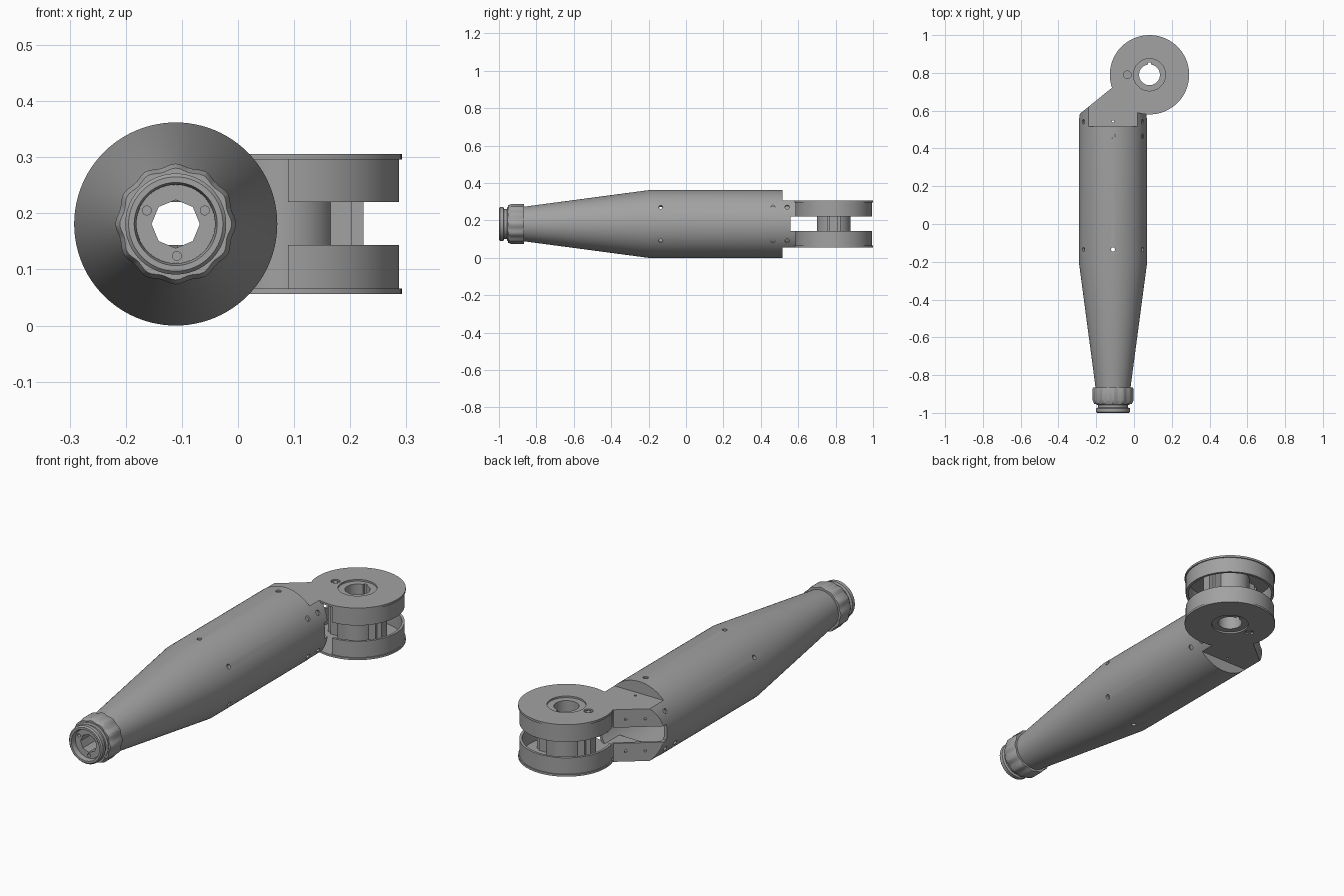
import bpy, bmesh, math
from mathutils import Vector

if "Cube" in bpy.data.objects:
    bpy.data.objects.remove(bpy.data.objects["Cube"])

CX, CZ, R = -0.111, 0.181, 0.181        # tube axis (along y) and radius
DX, DY, DR = 0.082, 0.79, 0.21          # joint disc centre and radius
Z0, Z1 = 0.056, 0.306                   # bottom and top of the joint
PL = 0.010                              # plate thickness

grey = bpy.data.materials.new("machined_grey")
grey.diffuse_color = (0.36, 0.36, 0.36, 1)
grey.use_nodes = True
grey.node_tree.nodes["Principled BSDF"].inputs["Base Color"].default_value = grey.diffuse_color


def finish(name, bm):
    bmesh.ops.recalc_face_normals(bm, faces=bm.faces)
    me = bpy.data.meshes.new(name)
    bm.to_mesh(me)
    bm.free()
    ob = bpy.data.objects.new(name, me)
    bpy.context.collection.objects.link(ob)
    me.materials.append(grey)
    return ob


def lathe(name, profile, segs=96, wave=None):
    """Closed (r, y) profile turned about the tube axis; wave scales r by angle."""
    bm = bmesh.new()
    rings = []
    for i in range(segs):
        a = 2 * math.pi * i / segs
        k = wave(a) if wave else 0
        rings.append([bm.verts.new((CX + (r + k * (r > 0.095)) * math.cos(a), y,
                                    CZ + (r + k * (r > 0.095)) * math.sin(a))) for r, y in profile])
    n = len(profile)
    for i in range(segs):
        A, B = rings[i], rings[(i + 1) % segs]
        for j in range(n):
            bm.faces.new((A[j], A[(j + 1) % n], B[(j + 1) % n], B[j]))
    return finish(name, bm)


def prism(name, pts, z0, z1):
    """Outline in xy pulled up from z0 to z1."""
    bm = bmesh.new()
    f = bm.faces.new([bm.verts.new((x, y, z0)) for x, y in pts])
    g = bmesh.ops.extrude_face_region(bm, geom=[f])["geom"]
    bmesh.ops.translate(bm, vec=(0, 0, z1 - z0),
                        verts=[v for v in g if isinstance(v, bmesh.types.BMVert)])
    return finish(name, bm)


def cyl(name, p0, p1, r, segs=24):
    p0, p1 = Vector(p0), Vector(p1)
    d = p1 - p0
    bm = bmesh.new()
    bmesh.ops.create_cone(bm, cap_ends=True, segments=segs, radius1=r, radius2=r, depth=d.length)
    rot = Vector((0, 0, 1)).rotation_difference(d).to_matrix()
    for v in bm.verts:
        v.co = rot @ v.co + (p0 + p1) / 2
    return finish(name, bm)


def box(name, x0, x1, y0, y1, z0, z1):
    return prism(name, [(x0, y0), (x1, y0), (x1, y1), (x0, y1)], z0, z1)


def boolean(ob, cutter, op="DIFFERENCE"):
    m = ob.modifiers.new("cut", "BOOLEAN")
    m.operation, m.object, m.solver = op, cutter, "EXACT"
    bpy.context.view_layer.objects.active = ob
    bpy.ops.object.modifier_apply(modifier=m.name)
    bpy.data.objects.remove(cutter)


def radial(name, y, deg, r0, r1, r, segs=16):
    a = math.radians(deg)
    c, s = math.cos(a), math.sin(a)
    return cyl(name, (CX + r0 * c, y, CZ + r0 * s), (CX + r1 * c, y, CZ + r1 * s), r, segs)


# Hollow main tube, tapering to the front, with two rings of six screw holes
tube = lathe("tube_body", [(R, 0.515), (R, -0.2), (0.092, -0.87),
                           (0.076, -0.87), (0.165, -0.2), (0.165, 0.515)])
for deg in range(30, 390, 60):
    boolean(tube, radial("hole", -0.135, deg, 0.1, 0.25, 0.011))
    boolean(tube, radial("hole", 0.465, deg, 0.1, 0.25, 0.012))
    radial("tube_screw", 0.465, deg, 0.16, 0.174, 0.0118)

# Front neck with a recessed face, eight-sided bore and three screw holes
neck = lathe("front_neck", [(0.09, -0.86), (0.09, -0.955), (0.080, -0.958), (0.080, -0.972),
                            (0.090, -0.976), (0.090, -0.994), (0.084, -1.0), (0.074, -1.0),
                            (0.070, -0.985), (0.070, -0.975), (0.030, -0.975), (0.030, -0.86)])
boolean(neck, cyl("bore", (CX, -1.1, CZ), (CX, -0.8, CZ), 0.043, 8))
for deg in (25, 155, 272):
    a = math.radians(deg)
    x, z = CX + 0.057 * math.cos(a), CZ + 0.057 * math.sin(a)
    boolean(neck, cyl("hole", (x, -1.1, z), (x, -0.955, z), 0.008, 16))

# Scalloped collar nut
lathe("collar_nut", [(0.085, -0.866), (0.104, -0.866), (0.106, -0.872), (0.106, -0.935),
                     (0.098, -0.952), (0.085, -0.952)], 120,
      lambda a: 0.0025 * math.cos(12 * a) - 0.001)

# Inner space shared by the tube end cap and the arm
def cavity():
    c = prism("cavity", [(-0.30, 0.4), (-0.30, 0.545), (-0.277, 0.576), (-0.11, 0.711),
                         (0.0, 0.8), (0.2, 0.7), (0.2, 0.4)], Z0 + PL, Z1 - PL)
    boolean(c, cyl("limit", (CX, 0.3, CZ), (CX, 1.0, CZ), 0.165, 96), "INTERSECT")
    return c

cap = cyl("tube_end_cap", (CX, 0.495, CZ), (CX, 0.515, CZ), 0.17, 96)
boolean(cap, cavity())

# Arm: flat-sided piece of the tube running diagonally into the joint, split in two
arm = prism("joint_arm", [(-0.30, 0.515), (-0.30, 0.55), (-0.285, 0.585), (-0.118, 0.72),
                          (-0.04, 0.66), (0.0, 0.61), (0.085, 0.578), (0.085, 0.515)], Z0, Z1)
boolean(arm, cyl("limit", (CX, 0.3, CZ), (CX, 1.0, CZ), R, 96), "INTERSECT")
boolean(arm, cavity())
boolean(arm, box("gap", -0.5, 0.5, 0.56, 1.2, 0.144, 0.220))
for deg in (30, 150, 210, 330):
    boolean(arm, radial("hole", 0.541, deg, 0.1, 0.25, 0.012))
    radial("arm_screw", 0.541, deg, 0.164, 0.173, 0.0118)
for z in (0.105, 0.258):
    for t in (0.35, 0.75):
        x, y = -0.285 + 0.167 * t, 0.585 + 0.135 * t
        boolean(arm, cyl("hole", (x + 0.02, y - 0.025, z), (x - 0.02, y + 0.025, z), 0.006, 12))
boolean(arm, cyl("hole", (CX, 0.543, -0.1), (CX, 0.543, 0.5), 0.006, 12))

# Joint: two open cups facing each other, each a plate with a part-round wall
def arc(r, a0, a1, n=72):
    return [(DX + r * math.cos(math.radians(a0 + (a1 - a0) * i / n)),
             DY + r * math.sin(math.radians(a0 + (a1 - a0) * i / n))) for i in range(n + 1)]

for side, p0, w0, w1 in (("upper", Z1 - PL, 0.220, Z1 - PL), ("lower", Z0, Z0 + PL, 0.144)):
    plate = cyl(side + "_joint_plate", (DX, DY, p0), (DX, DY, p0 + PL), DR, 96)
    boolean(plate, cyl("hole", (DX, DY, -0.1), (DX, DY, 0.5), 0.085, 64))
    boolean(plate, cyl("hole", (-0.035, DY, -0.1), (-0.035, DY, 0.5), 0.02, 24))
    cyl(side + "_plate_screw", (-0.035, DY, p0 + 0.001), (-0.035, DY, p0 + PL - 0.003), 0.012, 16)
    prism(side + "_joint_wall", arc(0.205, -88, 199) + arc(0.193, 199, -88), w0, w1)

# Central hub with a keyed bore and stepped ribs on both sides
hub = cyl("joint_hub", (DX, DY, Z0 + PL - 0.002), (DX, DY, Z1 - PL + 0.002), 0.09, 64)
for s in (-1, 1):
    for x0, x1, w in ((0.07, 0.12, 0.035), (0.11, 0.142, 0.022)):
        xs = sorted((DX + s * x0, DX + s * x1))
        box("hub_rib", xs[0], xs[1], DY - w, DY + w, Z0 + PL - 0.001, Z1 - PL + 0.001)
boolean(hub, cyl("bore", (DX, DY, -0.1), (DX, DY, 0.5), 0.055, 64))
boolean(hub, box("key", DX - 0.009, DX + 0.009, DY, DY + 0.066, -0.1, 0.5))

# Smooth the round surfaces, keep the machined edges crisp
for ob in bpy.context.collection.objects:
    bpy.ops.object.select_all(action="DESELECT")
    ob.select_set(True)
    bpy.context.view_layer.objects.active = ob
    bpy.ops.object.shade_smooth_by_angle(angle=math.radians(25))
